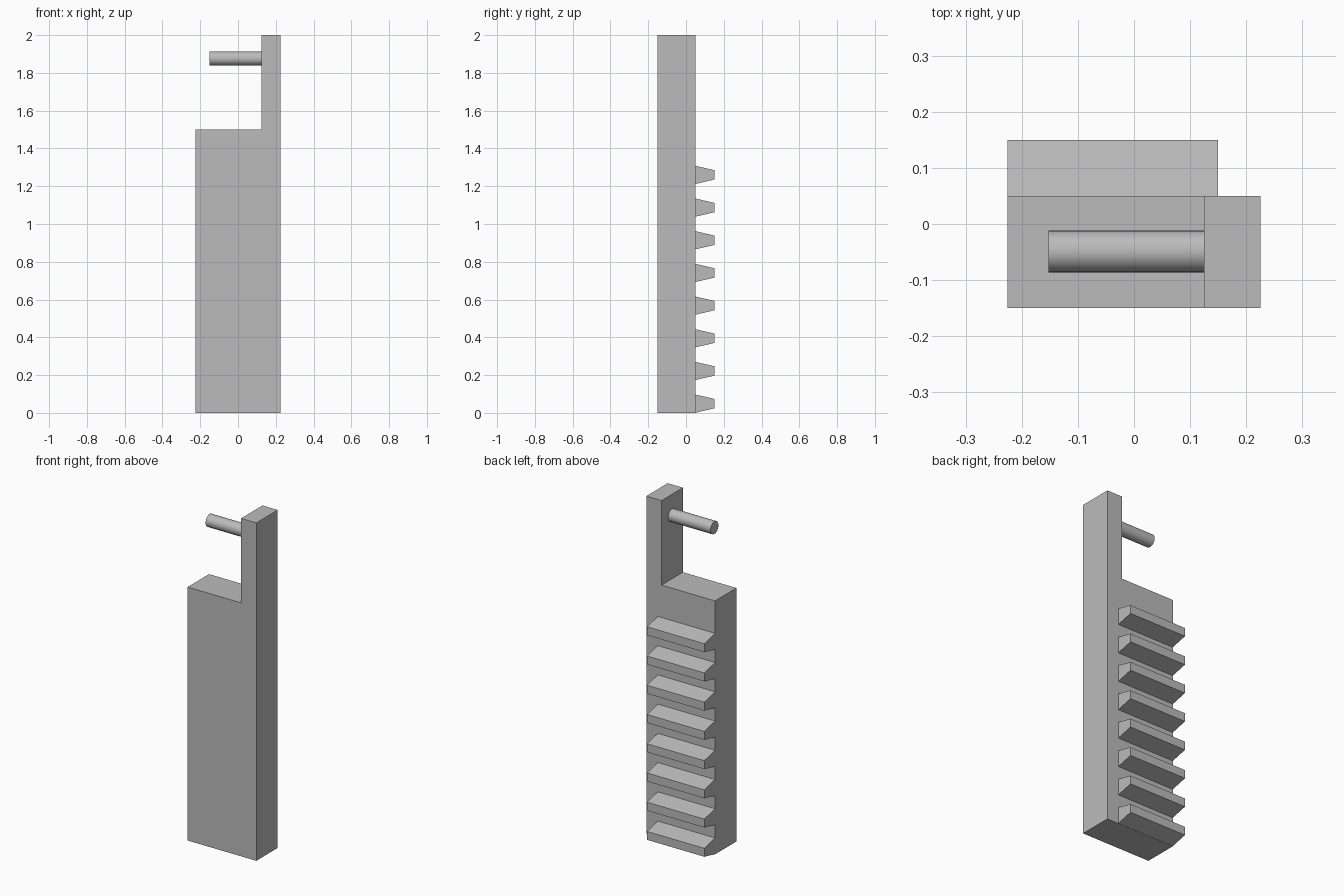
import bpy
import math

cube = bpy.data.objects.get("Cube")
if cube:
    bpy.data.objects.remove(cube, do_unlink=True)

grey = bpy.data.materials.new("plain grey")
grey.use_nodes = True
grey.diffuse_color = (0.5, 0.5, 0.5, 1)
grey.node_tree.nodes["Principled BSDF"].inputs["Base Color"].default_value = (0.5, 0.5, 0.5, 1)


def prism(name, profile, offset):
    """Closed solid swept from a planar profile along an offset."""
    n = len(profile)
    far = [tuple(a + b for a, b in zip(p, offset)) for p in profile]
    faces = [tuple(range(n))[::-1], tuple(range(n, 2 * n))]
    faces += [(i, (i + 1) % n, n + (i + 1) % n, n + i) for i in range(n)]
    mesh = bpy.data.meshes.new(name)
    mesh.from_pydata(profile + far, [], faces)
    mesh.materials.append(grey)
    obj = bpy.data.objects.new(name, mesh)
    bpy.context.collection.objects.link(obj)
    return obj


# Flat body with a narrow upright on its left side
outline = [(-0.225, 0), (-0.225, 1.5), (0.125, 1.5), (0.125, 2), (0.225, 2), (0.225, 0)]
prism("body", [(x, 0.05, z) for x, z in outline], (0, -0.2, 0))

# Row of tapered teeth across the back
tooth = [(0.05, -0.048), (0.15, -0.025), (0.15, 0.025), (0.05, 0.048)]
for i in range(8):
    mid = 0.049 + i * 0.173
    prism(f"tooth_{i + 1}", [(-0.225, y, mid + z) for y, z in tooth], (0.375, 0, 0))

# Round pin reaching sideways from the upright
bpy.ops.mesh.primitive_cylinder_add(vertices=48, radius=0.037, depth=0.277,
                                    location=(-0.0135, -0.049, 1.876),
                                    rotation=(0, math.pi / 2, 0))
pin = bpy.context.object
pin.name = "pin"
pin.data.materials.append(grey)
bpy.ops.object.shade_smooth_by_angle(angle=math.radians(30))
